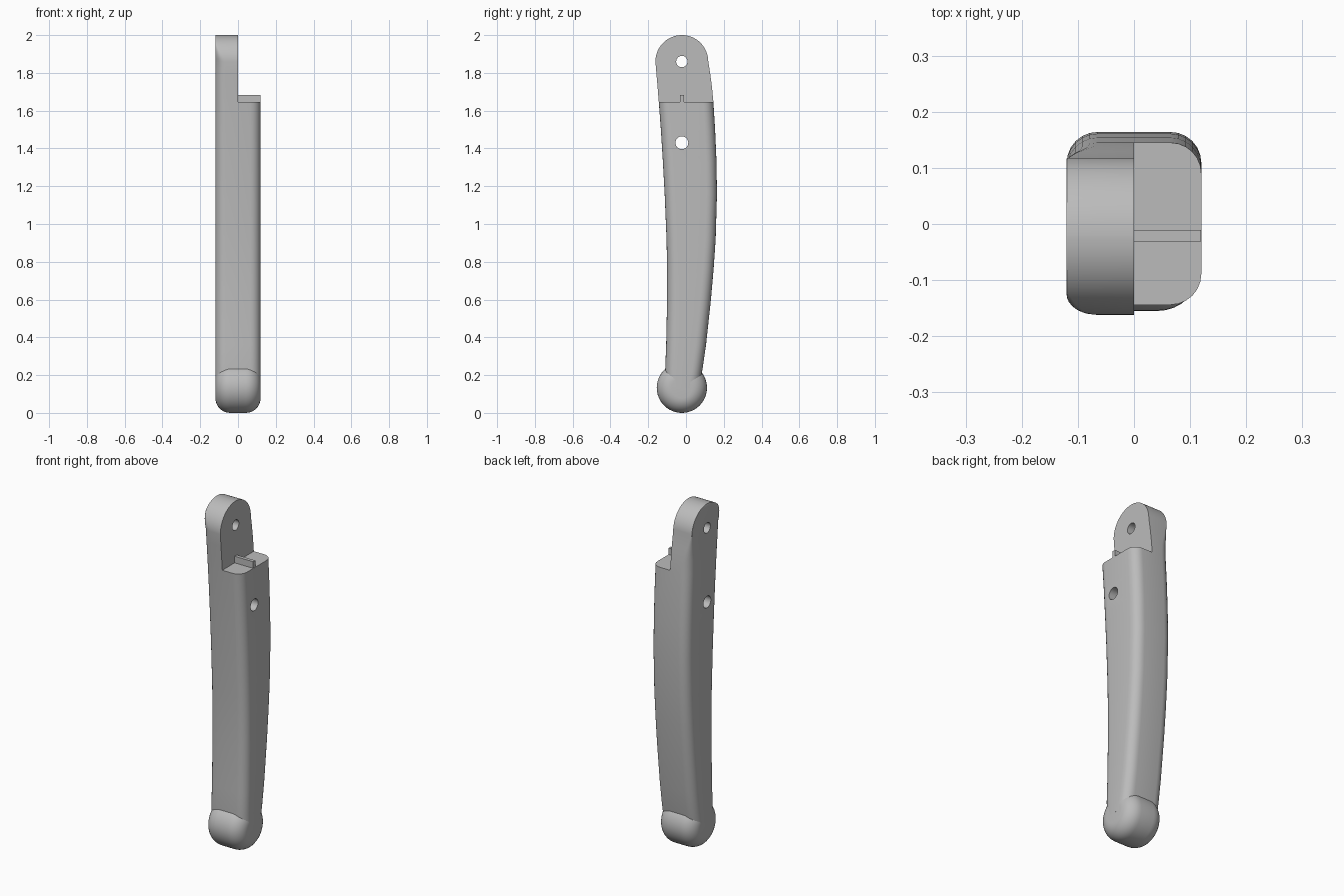
import bpy, bmesh, math

cube = bpy.data.objects.get("Cube")
if cube:
    bpy.data.objects.remove(cube)

HALF = 0.12          # half width of the handle
CY = -0.022          # y of the pivot holes and end knob
HEAD_Z, HEAD_R = 1.86, 0.14
STEP_Z = 1.645

grey = bpy.data.materials.new("light grey")
grey.use_nodes = True
COLOUR = (0.5, 0.5, 0.5, 1)
grey.diffuse_color = COLOUR
grey.node_tree.nodes["Principled BSDF"].inputs["Base Color"].default_value = COLOUR


def make(name, bm):
    bmesh.ops.recalc_face_normals(bm, faces=bm.faces)
    mesh = bpy.data.meshes.new(name)
    bm.to_mesh(mesh)
    bm.free()
    mesh.materials.append(grey)
    ob = bpy.data.objects.new(name, mesh)
    bpy.context.collection.objects.link(ob)
    return ob


def loft(name, rings):
    bm = bmesh.new()
    loops = [[bm.verts.new(p) for p in ring] for ring in rings]
    for a, b in zip(loops, loops[1:]):
        for i in range(len(a)):
            j = (i + 1) % len(a)
            bm.faces.new((a[i], a[j], b[j], b[i]))
    bm.faces.new(loops[0])
    bm.faces.new(loops[-1])
    return make(name, bm)


def box(name, x0, x1, y0, y1, z0, z1):
    return loft(name, [[(x0, y0, z), (x1, y0, z), (x1, y1, z), (x0, y1, z)] for z in (z0, z1)])


def disc_x(name, profile, y, z, n=48):
    """Solid of revolution about an axis along x."""
    turns = [math.tau * k / n for k in range(n)]
    return loft(name, [[(x, y + r * math.cos(a), z + r * math.sin(a)) for a in turns]
                       for x, r in profile])


def section(z, front, back, rf, rb):
    """Rounded rectangle with separate front and back corner radii."""
    ring = []
    corners = ((1, back, rb, 0), (-1, back, rb, 1), (-1, front, rf, 2), (1, front, rf, 3))
    for sx, y, r, quarter in corners:
        cy = y - r if quarter < 2 else y + r
        for k in range(7):
            a = (quarter + k / 6) * math.pi / 2
            ring.append((sx * (HALF - r) + r * math.cos(a), cy + r * math.sin(a), z))
    return ring


def fade(z, start, end):
    return 0.001 + 0.054 * min(1, max(0, (end - z) / (end - start)))


def smooth(ob):
    bpy.ops.object.select_all(action='DESELECT')
    ob.select_set(True)
    bpy.context.view_layer.objects.active = ob
    bpy.ops.object.shade_smooth_by_angle(angle=math.radians(32))


# Curved shaft: height, front edge, back edge
stations = [(0.13, -0.105, 0.068), (0.23, -0.11, 0.087), (0.36, -0.105, 0.106),
            (0.6, -0.1, 0.132), (0.76, -0.1, 0.146), (0.92, -0.103, 0.157),
            (1.16, -0.113, 0.164), (1.34, -0.123, 0.161), (1.5, -0.133, 0.154),
            (STEP_Z, -0.144, 0.145), (1.72, -0.15, 0.138), (1.79, -0.156, 0.129)]
# Round head arc above the shaft
for k in range(17):
    a = math.radians(89 * k / 16)
    w = HEAD_R * math.cos(a)
    stations.append((HEAD_Z + HEAD_R * math.sin(a), CY - w, CY + w))

rings = []
for z, front, back in stations:
    limit = (back - front) / 2.1
    rings.append(section(z, front, back, min(limit, fade(z, HEAD_Z, 1.96)),
                         min(limit, fade(z, 1.7, 1.87))))
handle = loft("handle", rings)

# Cut the half-lap step and the two pin holes
cutters = [box("step_cutter", 0, 0.3, -0.4, 0.4, STEP_Z, 2.2)]
for name, z, r in (("upper_hole_cutter", HEAD_Z, 0.03), ("lower_hole_cutter", 1.43, 0.034)):
    cutters.append(disc_x(name, [(-0.3, r), (0.3, r)], CY, z, 32))
for cutter in cutters:
    mod = handle.modifiers.new(cutter.name, 'BOOLEAN')
    mod.operation = 'DIFFERENCE'
    mod.solver = 'EXACT'
    mod.object = cutter
bpy.context.view_layer.objects.active = handle
for cutter in cutters:
    bpy.ops.object.modifier_apply(modifier=cutter.name)
    bpy.data.objects.remove(cutter)
smooth(handle)

# Small locating ridge across the step
box("step_ridge", 0, HALF - 0.001, -0.031, -0.011, STEP_Z - 0.01, 1.683)

# Rounded knob at the bottom end
KNOB_R, FILLET, SIDE = 0.133, 0.078, HALF - 0.0005
arc = [math.pi / 2 * k / 8 for k in range(9)]
right = [(SIDE - FILLET + FILLET * math.sin(a), KNOB_R - FILLET + FILLET * math.cos(a)) for a in arc]
profile = [(-x, r) for x, r in reversed(right)] + right
smooth(disc_x("end_knob", profile, CY, KNOB_R))
